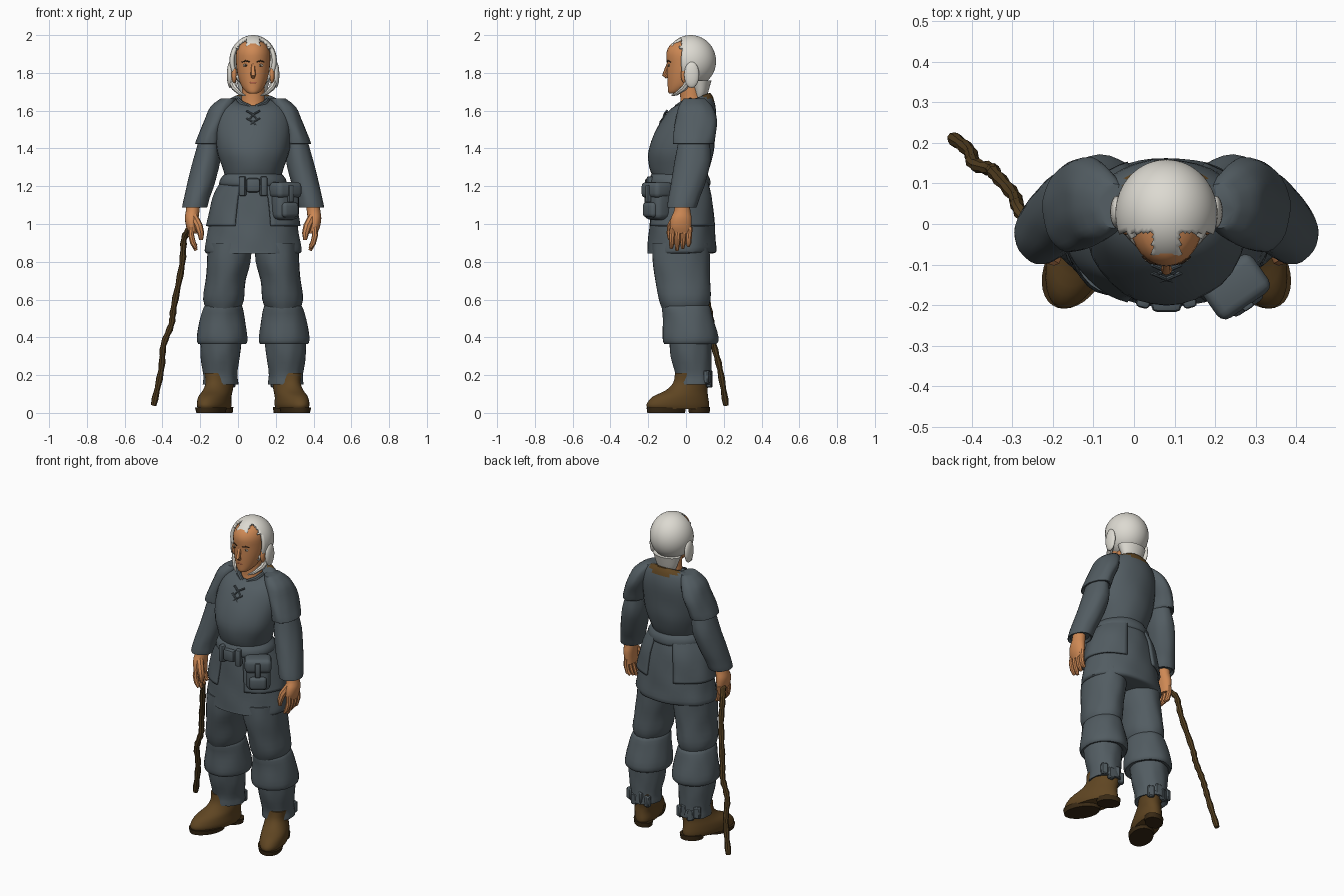
import bpy, bmesh, math, random
from mathutils import Matrix, Vector

random.seed(4)
cube = bpy.data.objects.get("Cube")
if cube:
    bpy.data.objects.remove(cube, do_unlink=True)

CENTRE = 0.08  # body midline; the cane reaches out to the right
parts = []


def colour(name, r, g, b):
    m = bpy.data.materials.new(name)
    m.use_nodes = True
    m.diffuse_color = (r, g, b, 1)
    node = m.node_tree.nodes["Principled BSDF"]
    node.inputs["Base Color"].default_value = (r, g, b, 1)
    node.inputs["Roughness"].default_value = 0.8
    return m


slate = colour("slate cloth", 0.085, 0.108, 0.122)
skin = colour("skin", 0.62, 0.25, 0.09)
white = colour("white hair", 0.72, 0.70, 0.64)
leather = colour("brown leather", 0.115, 0.06, 0.016)
wood = colour("dark wood", 0.085, 0.048, 0.014)
sole_dark = colour("dark sole", 0.04, 0.022, 0.007)
eye_white = colour("eye white", 0.6, 0.55, 0.45)
dark = colour("dark brow", 0.05, 0.025, 0.012)
lip = colour("lip", 0.4, 0.11, 0.06)


def finish(name, bm, *mats):
    bmesh.ops.recalc_face_normals(bm, faces=bm.faces)
    mesh = bpy.data.meshes.new(name)
    bm.to_mesh(mesh)
    bm.free()
    for m in mats:
        mesh.materials.append(m)
    ob = bpy.data.objects.new(name, mesh)
    ob.location.x = CENTRE
    bpy.context.collection.objects.link(ob)
    parts.append(ob)
    return ob


def spline(rows, steps):
    """Smooth interpolation through rows of numbers."""
    out = []
    for i in range(len(rows) - 1):
        a, b, c, d = rows[max(i - 1, 0)], rows[i], rows[i + 1], rows[min(i + 2, len(rows) - 1)]
        for k in range(steps):
            t = k / steps
            out.append([q + t / 2 * (r - p + t * (2 * p - 5 * q + 4 * r - s + t * (3 * q - p - 3 * r + s)))
                        for p, q, r, s in zip(a, b, c, d)])
    return out + [list(rows[-1])]


def loft(name, mat, rings, side=1, n=32, steps=3, wave=0, shear=0, tilt=0, caps=True, keep=None):
    """Stack of ovals, each given as x, y, z, half width, half depth."""
    bm = bmesh.new()
    loops = []
    rows = spline(rings, steps)
    for x, y, z, rx, ry in rows:
        lift = tilt * max(0, (z - rings[0][2]) / (rings[-1][2] - rings[0][2])) ** 6
        loop = []
        for i in range(n):
            a = math.tau * i / n
            f = 1 + wave * math.sin(5 * a + 31 * z) + wave * math.sin(9 * a - 17 * z)
            dy = y + f * ry * math.sin(a)
            loop.append(bm.verts.new((side * (x + f * rx * math.cos(a) + shear * dy), dy, z + lift * math.sin(a))))
        loops.append(loop)
    for lo, hi in zip(loops, loops[1:]):
        for i in range(n):
            j = (i + 1) % n
            bm.faces.new((lo[i], lo[j], hi[j], hi[i]))
    if caps:
        bm.faces.new(loops[0])
        bm.faces.new(loops[-1])
    if keep:
        gone = [f for f in bm.faces if not keep(f.calc_center_median())]
        bmesh.ops.delete(bm, geom=gone, context="FACES")
    return finish(name, bm, mat)


def ball(name, mat, loc, size, seg=20):
    bm = bmesh.new()
    bmesh.ops.create_uvsphere(bm, u_segments=seg, v_segments=seg // 2, radius=1,
                              matrix=Matrix.Translation(loc) @ Matrix.Diagonal((*size, 1)))
    return finish(name, bm, mat)


def box(name, mat, loc, size, turn=0, bevel=0.01, segments=2):
    bm = bmesh.new()
    bmesh.ops.create_cube(bm, size=1, matrix=Matrix.Translation(loc) @ Matrix.Rotation(turn, 4, "Z")
                          @ Matrix.Diagonal((*size, 1)))
    bmesh.ops.bevel(bm, geom=bm.edges[:], offset=bevel, segments=segments, profile=0.5, affect="EDGES")
    return finish(name, bm, mat)


def tube(name, mat, points, radii, sides=2):
    cu = bpy.data.curves.new(name, "CURVE")
    cu.dimensions = "3D"
    cu.bevel_depth = 1
    cu.bevel_resolution = sides
    cu.use_fill_caps = True
    sp = cu.splines.new("POLY")
    sp.points.add(len(points) - 1)
    for p, co, r in zip(sp.points, points, radii):
        p.co = (*co, 1)
        p.radius = r
    cu.materials.append(mat)
    ob = bpy.data.objects.new(name, cu)
    ob.location.x = CENTRE
    bpy.context.collection.objects.link(ob)
    bpy.ops.object.select_all(action="DESELECT")
    ob.select_set(True)
    bpy.context.view_layer.objects.active = ob
    bpy.ops.object.convert(target="MESH")
    parts.append(bpy.context.view_layer.objects.active)


def thicken(ob, t):
    mod = ob.modifiers.new("thickness", "SOLIDIFY")
    mod.thickness = t


# Tunic top, with a leather patch showing at the nape
top = loft("tunic_top", slate, [
    (0, -.035, 1.25, .148, .14), (0, -.033, 1.3, .163, .16), (0, -.027, 1.38, .19, .173), (0, -.01, 1.47, .2, .163),
    (0, .02, 1.57, .195, .14), (0, .035, 1.63, .165, .115), (0, .04, 1.66, .115, .09), (0, .035, 1.655, .075, .07)],
    wave=.005, tilt=.03)
top.data.materials.append(leather)
for f in top.data.polygons:
    c = f.center
    if c.y > .085 and c.z > 1.635 + .3 * abs(c.x):
        f.material_index = 1

# Skirt of the tunic, side panels and waist sash
loft("tunic_skirt", slate, [
    (0, -.03, .845, .245, .175), (0, -.02, .86, .257, .183), (0, -.02, .93, .245, .178), (0, -.02, 1.02, .23, .17),
    (0, -.022, 1.14, .2, .158), (0, -.03, 1.24, .15, .142)], wave=.008, n=48)
panels = loft("skirt_panels", slate, [
    (0, -.02, .99, .25, .187), (0, -.02, 1.05, .238, .18), (0, -.022, 1.15, .21, .17), (0, -.03, 1.24, .162, .152)],
    n=64, caps=False, wave=.006, keep=lambda c: abs(c.x) > .07 + (1.24 - c.z) * .12)
thicken(panels, .012)
loft("waist_sash", slate, [
    (0, -.034, 1.195, .16, .15), (0, -.034, 1.21, .178, .162), (0, -.034, 1.24, .172, .16), (0, -.034, 1.265, .15, .148)],
    wave=.006)

# Belt knot and hip pouch
box("belt_knot", slate, (0, -.195, 1.205), (.075, .045, .075), bevel=.015)
for s in (-1, 1):
    box("belt_loop", slate, (s * .055, -.185, 1.2), (.035, .045, .105), turn=s * .25)
pouch_turn = math.radians(35)
box("pouch", slate, (.168, -.15, 1.115), (.14, .1, .185), pouch_turn, .03, 3)
box("pouch_flap", slate, (.17, -.155, 1.18), (.155, .112, .085), pouch_turn, .025, 3)
box("pouch_pocket", slate, (.192, -.187, 1.075), (.1, .05, .08), pouch_turn, .02, 3)
box("pouch_strap", slate, (.197, -.197, 1.16), (.03, .03, .09), pouch_turn, .006)

# Lacing at the neckline
for s in (-1, 1):
    for z in (1.6, 1.56):
        y = -.1 - (1.6 - z) * .5
        tube("lace", slate, [(s * .035, y, z), (0, y - .015, z - .02), (-s * .02, y - .02, z - .045)], [.006] * 3)
    tube("collar_edge", slate, [(s * .078, .03, 1.658), (s * .06, -.02, 1.638), (s * .02, -.048, 1.622), (0, -.06, 1.6)],
         [.012, .014, .012, .008])

for s, word in ((1, "left"), (-1, "right")):
    # Sleeves
    loft(word + "_upper_sleeve", slate, [
        (.23, .037, 1.43, .058, .09), (.236, .037, 1.425, .07, .107), (.222, .045, 1.48, .064, .112),
        (.195, .055, 1.55, .064, .11), (.165, .05, 1.62, .062, .09), (.13, .045, 1.665, .04, .055)],
        side=s, wave=.012)
    loft(word + "_lower_sleeve", slate, [
        (.31, -.022, 1.1, .05, .062), (.309, -.022, 1.088, .066, .077), (.298, -.01, 1.14, .068, .083),
        (.275, .012, 1.22, .073, .091), (.245, .037, 1.34, .072, .095), (.23, .04, 1.45, .055, .08)],
        side=s, wave=.008)
    # Hand, fingers and thumb
    loft(word + "_palm", skin, [
        (.318, -.025, .95, .022, .05), (.324, -.028, .985, .03, .057), (.325, -.025, 1.03, .036, .055),
        (.32, -.02, 1.07, .036, .043), (.315, -.02, 1.12, .036, .04)], side=s, n=20)
    for i in range(4):
        y = -.07 + i * .03
        low = .86 + .012 * abs(i - 1)
        tube(word + "_finger", skin, [(s * .325, y, .985), (s * .328, y - .004, .94), (s * .318, y - .006, .9),
                                      (s * .302, y - .008, low)], [.015, .016, .015, .009])
    tube(word + "_thumb", skin, [(s * .315, -.05, 1.04), (s * .288, -.078, .99), (s * .277, -.085, .95),
                                 (s * .275, -.085, .915)], [.022, .022, .018, .01])

    # Trouser leg in three layers
    loft(word + "_thigh", slate, [
        (.16, -.005, .54, .085, .115), (.156, -.007, .6, .108, .137), (.145, -.017, .7, .106, .145),
        (.13, -.026, .8, .115, .152), (.122, -.026, .9, .117, .15)], side=s, wave=.008)
    loft(word + "_knee_cuff", slate, [
        (.168, .02, .375, .1, .11), (.165, .022, .365, .126, .138), (.165, .022, .4, .134, .148),
        (.163, .012, .5, .118, .133), (.159, .0, .565, .1, .126), (.158, 0, .57, .08, .1)], side=s, wave=.008)
    loft(word + "_shin", slate, [
        (.174, .04, .165, .07, .075), (.174, .042, .15, .094, .097), (.173, .04, .2, .09, .095),
        (.173, .027, .3, .104, .108), (.172, .022, .39, .11, .113)], side=s, wave=.014)
    for k in range(4):
        box(word + "_hem_tatter", slate, (s * (.115 + .04 * k), .128 - .012 * abs(k - 1.5), .17 + .02 * (k % 2)),
            (.04, .03, .07), turn=random.uniform(-.5, .5), bevel=.006, segments=1)

    # Boot with separate front sole and heel
    loft(word + "_boot", leather, [
        (.194, -.04, .02, .073, .16), (.194, -.043, .045, .08, .166), (.194, -.03, .085, .078, .147),
        (.188, .004, .12, .073, .11), (.184, .026, .16, .07, .094), (.186, .034, .21, .076, .092)],
        side=s, shear=-.28)
    loft(word + "_front_sole", sole_dark, [
        (.194, -.105, 0, .072, .1), (.194, -.105, .028, .079, .104)], side=s, shear=-.28, steps=1)
    loft(word + "_heel", sole_dark, [
        (.19, .07, 0, .06, .055), (.19, .07, .03, .064, .058)], side=s, shear=-.28, steps=1)

    # Face details, ears and jaw locks
    ball(word + "_eye", eye_white, (s * .039, -.09, 1.84), (.016, .004, .007), 12)
    ball(word + "_iris", dark, (s * .039, -.0935, 1.84), (.006, .002, .006), 12)
    tube(word + "_eyebrow", dark, [(s * .018, -.1, 1.858), (s * .04, -.094, 1.864), (s * .06, -.08, 1.857)],
         [.003, .004, .002])
    ball(word + "_ear", skin, (s * .1, -.005, 1.79), (.014, .022, .045))
    ball(word + "_ear_hair", white, (s * .122, .03, 1.79), (.017, .04, .07))
    tube(word + "_jaw_lock", white, [(s * .112, .02, 1.76), (s * .098, -.01, 1.72), (s * .068, -.05, 1.69),
                                     (s * .042, -.075, 1.68)], [.02, .016, .01, .004])

# Head and neck
loft("neck", skin, [(0, .035, 1.6, .082, .075), (0, .03, 1.65, .062, .06), (0, .025, 1.77, .06, .06)])
loft("face", skin, [
    (0, -.068, 1.69, .018, .018), (0, -.052, 1.7, .038, .042), (0, -.02, 1.735, .064, .077),
    (0, .0, 1.79, .082, .1), (0, .008, 1.85, .09, .109), (0, .01, 1.91, .089, .113),
    (0, .015, 1.955, .066, .09), (0, .02, 1.978, .02, .03)])
tube("nose", skin, [(0, -.092, 1.85), (0, -.103, 1.82), (0, -.113, 1.79), (0, -.098, 1.777)],
     [.009, .011, .014, .01])
ball("mouth", lip, (0, -.091, 1.748), (.022, .008, .007), 16)

# Cap of hair, cut to a stepped fringe at the front
def in_hair(c):
    fringe = c.z > 1.93 and c.y > -.085 and (abs(c.x) < .034 or abs(c.x) > .085)
    return c.z > 1.735 - .2 * c.y and (c.y > -.022 or fringe)


bm = bmesh.new()
bmesh.ops.create_uvsphere(bm, u_segments=64, v_segments=40, radius=1,
                          matrix=Matrix.Translation((0, .025, 1.862)) @ Matrix.Diagonal((.126, .134, .138, 1)))
bmesh.ops.delete(bm, geom=[f for f in bm.faces if not in_hair(f.calc_center_median())], context="FACES")
thicken(finish("hair_cap", bm, white), .018)
loft("nape_hair", white, [(0, .075, 1.672, .055, .034), (0, .078, 1.7, .07, .04), (0, .075, 1.76, .09, .06)])

# Knotted walking cane
path = [(-.34, .0, .97), (-.366, .04, .92), (-.376, .07, .785), (-.42, .12, .56), (-.433, .135, .467),
        (-.474, .148, .36), (-.486, .18, .23), (-.527, .212, .04)]
cane = spline(path, 4)
tube("cane", wood, cane, [.0185 if i % 2 else .0145 for i in range(len(cane))])
ball("cane_knob", wood, path[0], (.02, .02, .018), 12)

# Smooth shading that keeps sharp edges
bpy.ops.object.select_all(action="DESELECT")
for ob in parts:
    ob.select_set(True)
bpy.context.view_layer.objects.active = parts[0]
bpy.ops.object.shade_smooth_by_angle(angle=math.radians(42))
